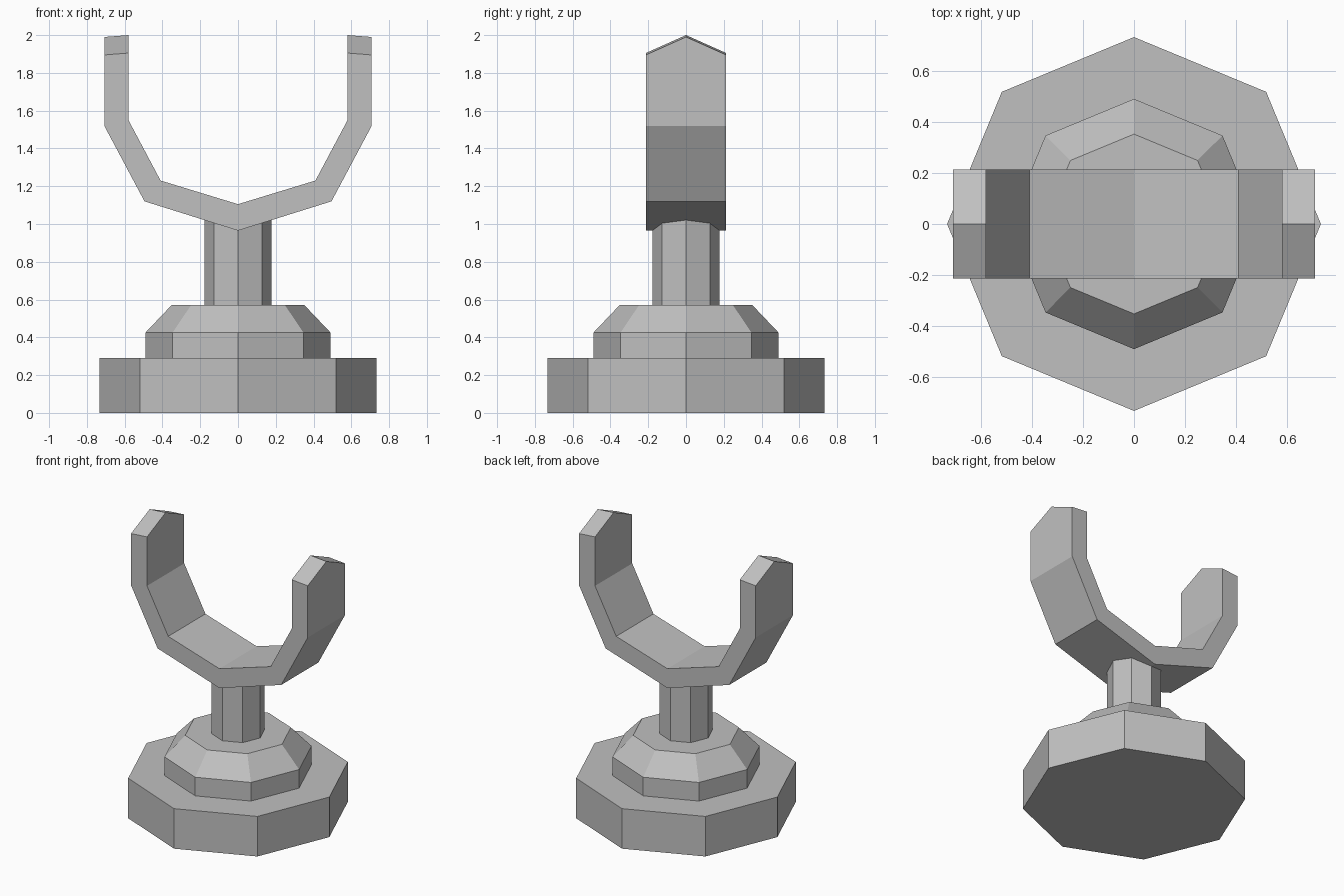
import bpy, bmesh
from math import cos, sin, tau

cube = bpy.data.objects.get("Cube")
if cube:
    bpy.data.objects.remove(cube, do_unlink=True)

# Single flat grey
grey = bpy.data.materials.new("stone grey")
grey.use_nodes = True
colour = (0.53, 0.53, 0.53, 1)
grey.diffuse_color = colour
grey.node_tree.nodes["Principled BSDF"].inputs["Base Color"].default_value = colour


def finish(name, bm):
    bmesh.ops.recalc_face_normals(bm, faces=bm.faces)
    mesh = bpy.data.meshes.new(name)
    bm.to_mesh(mesh)
    bm.free()
    mesh.materials.append(grey)
    obj = bpy.data.objects.new(name, mesh)
    bpy.context.collection.objects.link(obj)
    return obj


def octagon_stack(name, rings):
    """Eight-sided solid through (radius, height) rings, corners on the axes."""
    bm = bmesh.new()
    loops = [[bm.verts.new((r * cos(tau * i / 8), r * sin(tau * i / 8), z))
              for i in range(8)] for r, z in rings]
    for low, high in zip(loops, loops[1:]):
        for i in range(8):
            j = (i + 1) % 8
            bm.faces.new((low[i], low[j], high[j], high[i]))
    bm.faces.new(loops[0])
    bm.faces.new(loops[-1])
    return finish(name, bm)


# Foot, stepped collar and post
octagon_stack("base", [(0.732, 0), (0.732, 0.29)])
octagon_stack("collar", [(0.49, 0.29), (0.49, 0.425), (0.352, 0.57)])
post = octagon_stack("post", [(0.178, 0.57), (0.178, 1.02)])

# Shape the post top to meet the sloping underside of the cradle
for v in post.data.vertices:
    if v.co.z > 0.8:
        v.co.z = 0.965 + 0.313 * abs(v.co.x)

# Cradle: half of the U profile as (outer, inner) pairs, mirrored across x
half_width, peak = 0.213, 0.095
pairs = [((0, 0.965), (0, 1.105)), ((0.495, 1.12), (0.41, 1.23)),
         ((0.708, 1.52), (0.58, 1.55)), ((0.708, 1.895), (0.58, 1.905))]
bm = bmesh.new()
rows = []
for y in (-half_width, 0, half_width):
    row = []
    for k, pair in enumerate(pairs):
        lift = peak if k == 3 and y == 0 else 0   # pointed arm tips
        row.append([bm.verts.new((x, y, z + lift)) for x, z in pair])
    rows.append(row)
for row in (rows[0], rows[2]):                    # front and back strips
    for a, b in zip(row, row[1:]):
        bm.faces.new((a[0], b[0], b[1], a[1]))
for r, s in zip(rows, rows[1:]):
    for side in (0, 1):                           # outer and inner surfaces
        for k in range(3):
            bm.faces.new((r[k][side], r[k + 1][side], s[k + 1][side], s[k][side]))
    bm.faces.new((r[3][0], r[3][1], s[3][1], s[3][0]))
bmesh.ops.dissolve_limit(bm, angle_limit=0.01, verts=bm.verts, edges=bm.edges)
cradle = finish("cradle", bm)
mirror = cradle.modifiers.new("mirror", 'MIRROR')
mirror.use_clip = True
